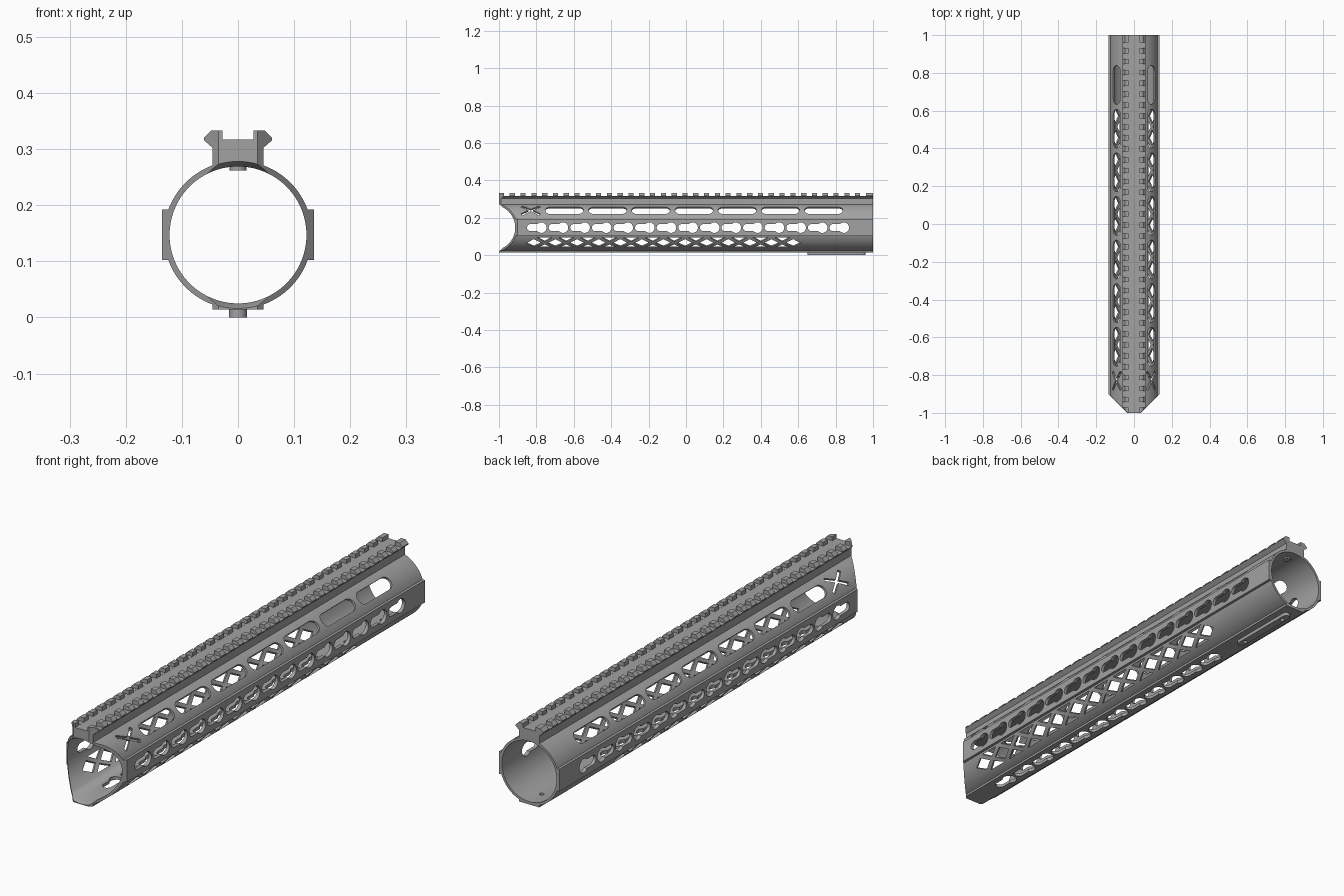
import bpy, bmesh
from math import sin, cos, pi, radians, atan2, hypot, asin, acos
from mathutils import Vector

cube = bpy.data.objects.get("Cube")
if cube:
    bpy.data.objects.remove(cube)

ZC = 0.147          # height of the tube axis
R_OUT, R_IN = 0.132, 0.122
PITCH = 0.1155      # spacing of the accessory slots

metal = bpy.data.materials.new("grey metal")
metal.use_nodes = True
GREY = (0.36, 0.36, 0.36, 1)
metal.diffuse_color = GREY
metal.node_tree.nodes["Principled BSDF"].inputs["Base Color"].default_value = GREY


def make_object(name, bm):
    bmesh.ops.recalc_face_normals(bm, faces=bm.faces)
    mesh = bpy.data.meshes.new(name)
    bm.to_mesh(mesh)
    bm.free()
    obj = bpy.data.objects.new(name, mesh)
    obj.data.materials.append(metal)
    bpy.context.collection.objects.link(obj)
    return obj


def loft(bm, loops):
    """Closed solid through successive point loops."""
    rings = [[bm.verts.new(p) for p in loop] for loop in loops]
    n = len(rings[0])
    for a, b in zip(rings, rings[1:]):
        for i in range(n):
            j = (i + 1) % n
            bm.faces.new((a[i], a[j], b[j], b[i]))
    bm.faces.new(rings[0])
    bm.faces.new(rings[-1])


def radial_prism(bm, pts, angle, y, w0, w1):
    """Extrude a flat outline (along tube, around tube) outward at an angle."""
    a = radians(angle)
    out, around = Vector((cos(a), 0, sin(a))), Vector((-sin(a), 0, cos(a)))
    base = Vector((0, y, ZC))
    loft(bm, [[base + Vector((0, u, 0)) + around * v + out * w for u, v in pts]
              for w in (w0, w1)])


def arc(cx, cy, r, a0, a1, n):
    return [(cx + r * cos(a0 + (a1 - a0) * i / n), cy + r * sin(a0 + (a1 - a0) * i / n))
            for i in range(n + 1)]


def stadium(length, r):
    d = length / 2 - r
    return arc(d, 0, r, -pi / 2, pi / 2, 12) + arc(-d, 0, r, pi / 2, 1.5 * pi, 12)


def keyhole(big, small):
    a = pi - asin(small / big)
    return arc(0.024, 0, big, -a, a, 20) + arc(-0.034, 0, small, pi / 2, 1.5 * pi, 10)


def cross(hx, hy, h):
    a, length = atan2(hy, hx), hypot(hx, hy)
    pts = []
    for d, gap in ((a, h / cos(a)), (pi - a, h / sin(a)),
                   (pi + a, h / cos(a)), (-a, h / sin(a))):
        ex, ey, px, py = length * cos(d), length * sin(d), -sin(d) * h, cos(d) * h
        pts += [(ex - px, ey - py), (ex + px, ey + py)]
        mid = {0: pi / 2, 1: pi, 2: -pi / 2, 3: 0}[len(pts) // 3]
        pts.append((gap * cos(mid), gap * sin(mid)))
    return pts


def cut(obj, bm):
    """Subtract the solid in bm from the object."""
    tool = make_object("cutter", bm)
    tool.hide_render = True
    mod = obj.modifiers.new("cut", 'BOOLEAN')
    mod.operation, mod.solver, mod.object = 'DIFFERENCE', 'EXACT', tool
    bpy.context.view_layer.objects.active = obj
    bpy.ops.object.modifier_apply(modifier=mod.name)
    bpy.data.objects.remove(tool)


def smooth(obj):
    bpy.ops.object.select_all(action='DESELECT')
    obj.select_set(True)
    bpy.context.view_layer.objects.active = obj
    bpy.ops.object.shade_smooth_by_angle(angle=radians(30))


# Handguard outline: rail, neck, tube wall, side pads, bottom pad
PAD, FLAT = 0.045, 0.135
edge = asin(PAD / R_OUT)
half = [(0.028, 0.317), (0.028, 0.333), (0.048, 0.333), (0.061, 0.32), (0.061, 0.316), (PAD, 0.302)]
half += arc(0, ZC, R_OUT, pi / 2 - edge, edge, 20)
half += [(FLAT, ZC + PAD), (FLAT, ZC - PAD)]
half += arc(0, ZC, R_OUT, -edge, edge - pi / 2, 20)
half += [(PAD, 0.014)]
outline = half + [(-x, z) for x, z in reversed(half)]
bm = bmesh.new()
loft(bm, [[(x, y, z) for x, z in outline] for y in (-1, 1)])
guard = make_object("handguard", bm)

# Bore with a bevelled front mouth
bm = bmesh.new()
loft(bm, [[(x, y, z) for x, z in arc(0, ZC, r, 0, 2 * pi, 96)[:-1]]
          for y, r in ((-1.01, 0.1355), (-0.98, R_IN), (1.1, R_IN))])
cut(guard, bm)

# Rail cross slots
bm = bmesh.new()
for k in range(34):
    y = -0.9725 + k * 0.0577
    box = [(-0.1, y), (0.1, y), (0.1, y + 0.03), (-0.1, y + 0.03)]
    loft(bm, [[(x, v, z) for x, v in box] for z in (0.3172, 0.36)])

# Keyhole slots on the sides and the bottom
W0, W1 = 0.09, 0.16
for angle, count in ((0, 15), (180, 15), (-90, 12)):
    for k in range(count):
        radial_prism(bm, keyhole(0.028, 0.019), angle, -0.797 + k * PITCH, W0, W1)

# Long vents and a cross vent on the upper diagonals
for angle in (45, 135):
    for k in range(7):
        radial_prism(bm, stadium(0.205, 0.026), angle, -0.65 + k * 2 * PITCH, W0, W1)
    radial_prism(bm, cross(0.048, 0.03, 0.0065), angle, -0.83, W0, W1)

# Lattice of diamonds and triangles on the lower diagonals
dx, dy, gap = 0.042, 0.026, 0.0093
diamond = [(dx, 0), (0, dy), (-dx, 0), (0, -dy)]
for angle in (-39, 219):
    for k in range(13):
        radial_prism(bm, diamond, angle, -0.8135 + k * PITCH, W0, W1)
        if k < 12:
            for s in (1, -1):
                tri = [(0, s * gap), (dx, s * 0.035), (-dx, s * 0.035)]
                radial_prism(bm, tri, angle, -0.7555 + k * PITCH, W0, W1)
cut(guard, bm)

# Angled front corners
bm = bmesh.new()
for s in (1, -1):
    wedge = [(0.03, -1.005), (0.2, -0.835), (0.2, -1.005)]
    loft(bm, [[(s * x, y, z) for x, y in wedge] for z in (-0.1, 0.5)])
cut(guard, bm)

# Mounting plate under the rear
bm = bmesh.new()
radial_prism(bm, stadium(0.31, 0.016), -90, 0.805, 0.131, ZC)
plate = make_object("mounting_plate", bm)

# Screw holes through plate and wall
for obj in (guard, plate):
    bm = bmesh.new()
    for y in (0.69, 0.92):
        radial_prism(bm, arc(0, 0, 0.009, 0, 2 * pi, 20)[:-1], -90, y, W0, W1)
    cut(obj, bm)

# Locating stud inside the rear of the bore
bm = bmesh.new()
radial_prism(bm, arc(0, 0, 0.015, 0, 2 * pi, 24)[:-1], 90, 0.95, 0.115, 0.14)
stud = make_object("locating_stud", bm)

for obj in (guard, plate, stud):
    smooth(obj)
